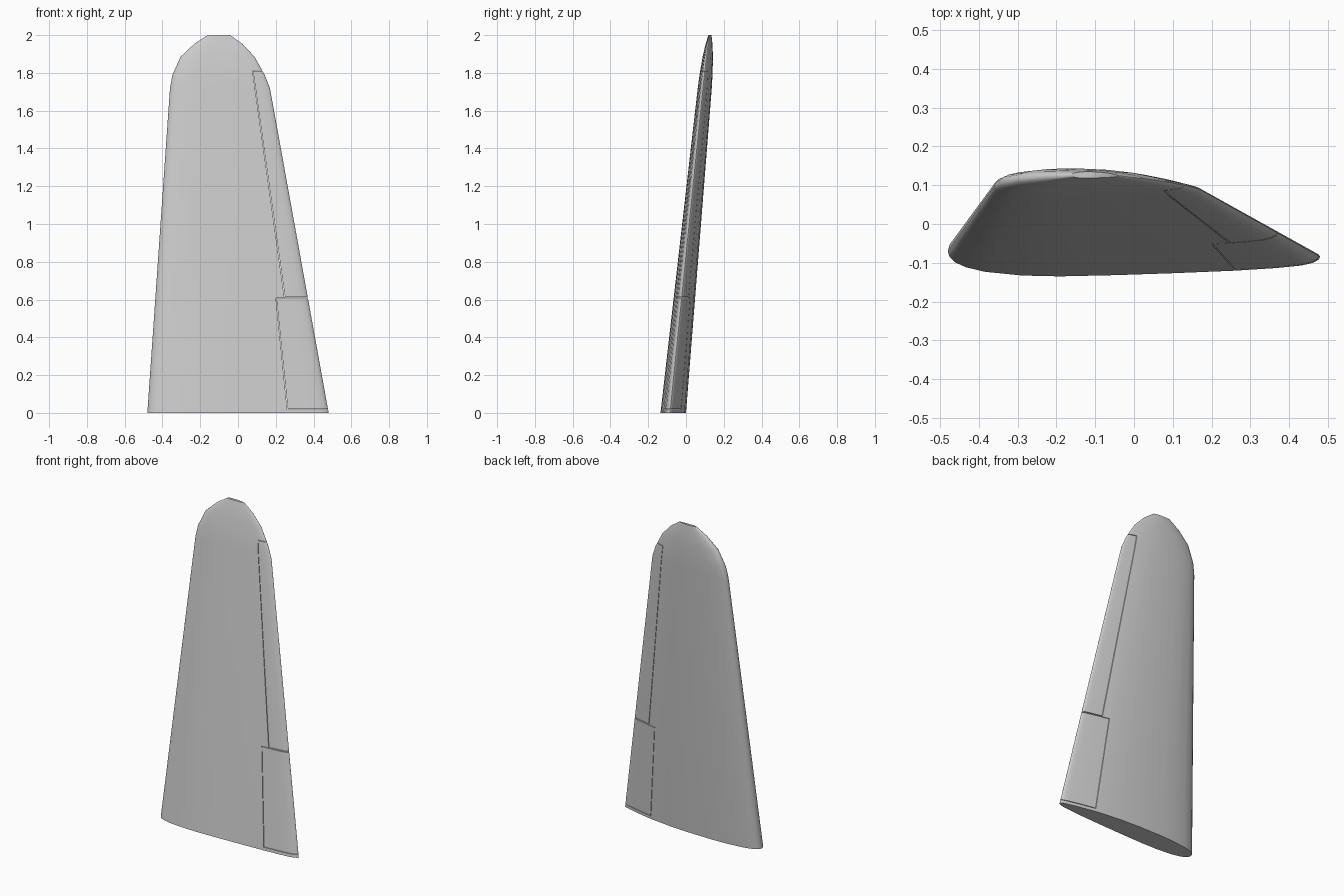
import bpy, bmesh, math

if "Cube" in bpy.data.objects:
    bpy.data.objects.remove(bpy.data.objects["Cube"])

# Section profile on unit chord: (u, lower v, upper v), rounded trailing edge
PROFILE = [
    (.005, -.018, .015), (.02, -.033, .030), (.05, -.046, .043), (.10, -.058, .055),
    (.20, -.068, .066), (.30, -.0703, .0703), (.45, -.067, .069), (.60, -.062, .062),
    (.77, -.055, .042), (.88, -.048, .020), (.95, -.041, .003), (.98, -.034, -.005),
    (.995, -.026, -.011)]
LOOP = ([(0, -.003)] + [(u, lo) for u, lo, up in PROFILE] + [(1, -.018)]
        + [(u, up) for u, lo, up in reversed(PROFILE)])

# Stations up the span: (z, leading edge x, trailing edge x)
STATIONS = [(0, -.48, .48), (1.72, -.36, .169), (1.79, -.347, .141),
            (1.885, -.304, .088), (1.955, -.23, .022), (2.0, -.16, -.042)]


def make_object(name, rings):
    """Skin a list of equal rings and cap both ends."""
    bm = bmesh.new()
    vs = [[bm.verts.new(p) for p in ring] for ring in rings]
    n = len(vs[0])
    for a, b in zip(vs, vs[1:]):
        for i in range(n):
            j = (i + 1) % n
            bm.faces.new((a[i], a[j], b[j], b[i]))
    bm.faces.new(vs[0][::-1])
    bm.faces.new(vs[-1])
    bmesh.ops.recalc_face_normals(bm, faces=bm.faces)
    mesh = bpy.data.meshes.new(name)
    bm.to_mesh(mesh)
    bm.free()
    ob = bpy.data.objects.new(name, mesh)
    bpy.context.collection.objects.link(ob)
    return ob


def wing_body(name):
    rings = []
    for z, le, te in STATIONS:
        c, yc = te - le, -.0675 + .097 * z
        rings.append([(le + u * c, yc + v * c, z) for u, v in LOOP])
    return make_object(name, rings)


def panel_block(name, z0, x0, z1, x1, grow):
    """Block behind a hinge line, from (x0, z0) to (x1, z1)."""
    ring = lambda x, z: [(x - grow, -.5, z), (.8, -.5, z), (.8, .5, z), (x - grow, .5, z)]
    return make_object(name, [ring(x0, z0 - grow), ring(x1, z1 + grow)])


def boolean(ob, cutter, op):
    m = ob.modifiers.new("cut", 'BOOLEAN')
    m.operation, m.solver, m.object = op, 'EXACT', cutter
    bpy.context.view_layer.objects.active = ob
    bpy.ops.object.modifier_apply(modifier=m.name)
    bpy.data.objects.remove(cutter)


# Main wing with recesses, plus inboard flap and outboard aileron
GAP = .0015
PANELS = {"flap": (.02, .262, .608, .202), "aileron": (.613, .247, 1.812, .078)}
wing = wing_body("wing")
parts = [wing]
for name, dims in PANELS.items():
    panel = wing_body(name)
    boolean(panel, panel_block("block", *dims, -GAP), 'INTERSECT')
    boolean(wing, panel_block("block", *dims, GAP), 'DIFFERENCE')
    parts.append(panel)

# Smooth skin, crisp panel edges
for ob in parts:
    bpy.ops.object.select_all(action='DESELECT')
    ob.select_set(True)
    bpy.context.view_layer.objects.active = ob
    bpy.ops.object.shade_smooth_by_angle(angle=math.radians(40))
